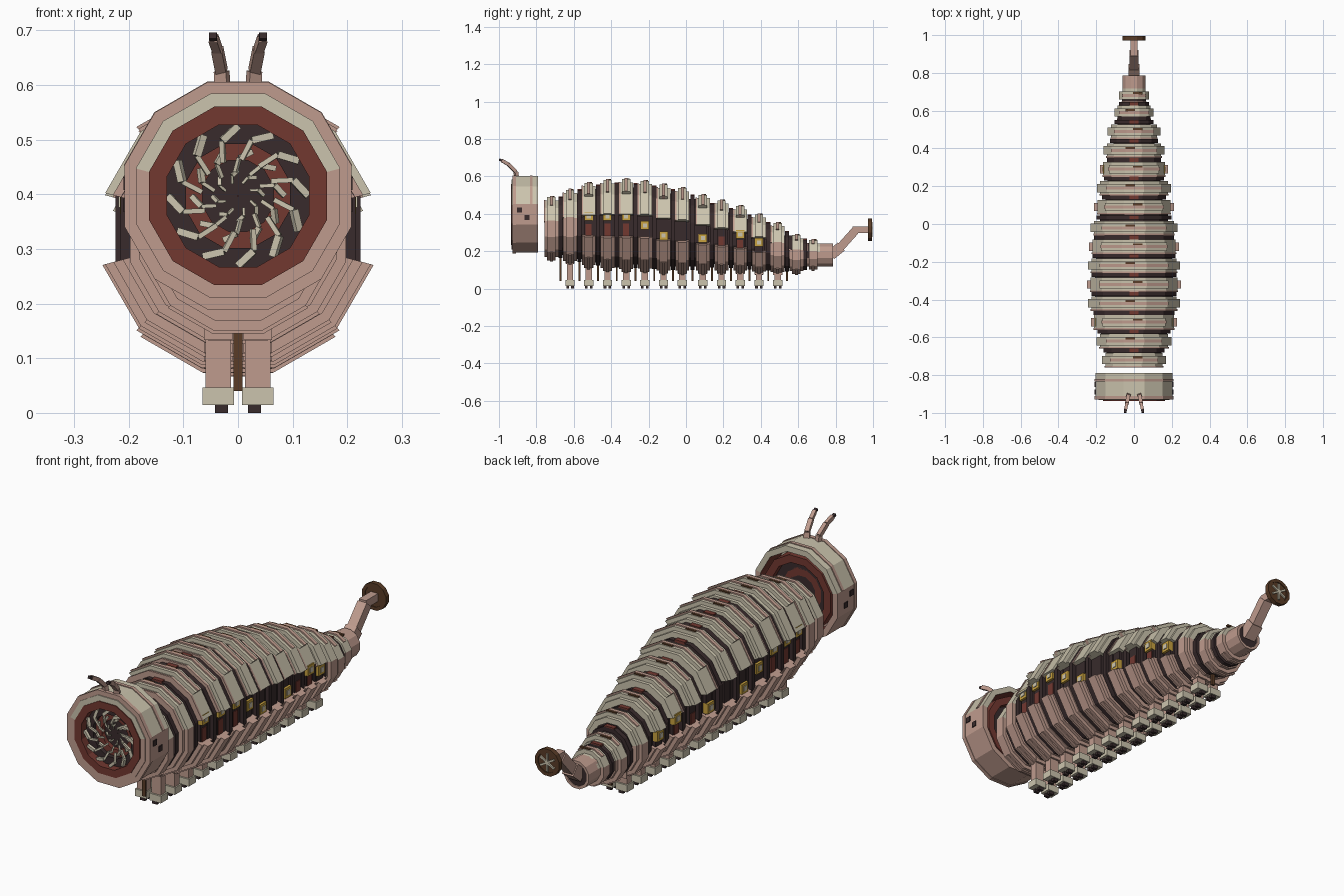
import bpy, bmesh, math
from mathutils import Vector, Matrix

if "Cube" in bpy.data.objects:
    bpy.data.objects.remove(bpy.data.objects["Cube"])


def material(name, rgb):
    m = bpy.data.materials.new(name)
    m.use_nodes = True
    m.diffuse_color = (*rgb, 1)
    m.node_tree.nodes["Principled BSDF"].inputs["Base Color"].default_value = (*rgb, 1)
    return m


CREAM, PINK, MAROON, DARK, BROWN, YELLOW = range(6)
MATS = [material("cream", (0.60, 0.55, 0.42)), material("pink", (0.52, 0.33, 0.27)),
        material("maroon", (0.17, 0.04, 0.03)), material("dark", (0.04, 0.024, 0.025)),
        material("brown", (0.10, 0.045, 0.02)), material("yellow", (0.58, 0.36, 0.05))]
STEP = math.radians(30)
UPPER, LOWER = [1, 2, 3, 4, 5], [7, 8, 9, 10, 11]
ALL = list(range(12))


def finish(bm, name):
    bmesh.ops.recalc_face_normals(bm, faces=bm.faces)
    me = bpy.data.meshes.new(name)
    bm.to_mesh(me)
    bm.free()
    for m in MATS:
        me.materials.append(m)
    ob = bpy.data.objects.new(name, me)
    bpy.context.collection.objects.link(ob)
    return ob


def add_box(bm, center, size, mat, rot=None):
    m = Matrix.Translation(center) @ (rot or Matrix()) @ Matrix.Diagonal((*size, 1))
    verts = bmesh.ops.create_cube(bm, size=1, matrix=m)["verts"]
    for f in {f for v in verts for f in v.link_faces}:
        f.material_index = mat


def add_bar(bm, a, b, wide, deep, mat):
    a, b = Vector(a), Vector(b)
    d = b - a
    add_box(bm, (a + b) / 2, (wide, deep, d.length), mat, d.to_track_quat("Z", "Y").to_matrix().to_4x4())


def add_ring(bm, y0, y1, outer, inner, cz, sides, mat, inner_mat=None, front_outer=None):
    """Twelve-sided ring along y; outer and inner are distances to the flats."""
    k = 1 / math.cos(STEP / 2)
    for i in sides:
        q = []
        for y, radii in ((y0, (front_outer or outer, inner)), (y1, (outer, inner))):
            for r in radii:
                for s in (-0.5, 0.5):
                    a = (i + s) * STEP
                    q.append(bm.verts.new((r * k * math.cos(a), y, cz + r * k * math.sin(a))))
        for n, ids in enumerate(((0, 1, 5, 4), (2, 3, 7, 6), (0, 1, 3, 2), (4, 5, 7, 6), (0, 2, 6, 4), (1, 3, 7, 5))):
            f = bm.faces.new([q[j] for j in ids])
            f.material_index = inner_mat if n == 1 and inner_mat is not None else mat


# Head shell: cream crown, pink sides and jaw, open through the middle
HZ = 0.397
bm = bmesh.new()
for sides, mat in ((UPPER, CREAM), ([0, 6] + LOWER, PINK)):
    add_ring(bm, -0.92, -0.79, 0.205, 0.18, HZ, sides, mat, MAROON)
    add_ring(bm, -0.932, -0.90, 0.187, 0.15, HZ, sides, mat)
add_ring(bm, -0.928, -0.91, 0.208, 0.186, HZ, ALL, PINK)
add_ring(bm, -0.835, -0.82, 0.209, 0.20, HZ, UPPER, PINK)
for s in (-1, 1):
    for y, z in ((-0.89, 0.42), (-0.85, 0.38)):
        add_box(bm, (s * 0.205, y, z), (0.008, 0.025, 0.025), DARK)
finish(bm, "head_shell")

# Mouth: stepped throat rings
bm = bmesh.new()
for y0, y1, outer, inner, mat in ((-0.936, -0.80, 0.163, 0.13, MAROON), (-0.90, -0.83, 0.135, 0.095, DARK),
                                  (-0.88, -0.83, 0.1, 0.065, MAROON), (-0.86, -0.83, 0.07, 0.001, DARK)):
    add_ring(bm, y0, y1, outer, inner, HZ, ALL, mat)
finish(bm, "throat")

# Teeth: whorls of bent fangs
bm = bmesh.new()


def polar(r, deg, y):
    return (r * math.cos(math.radians(deg)), y, HZ + r * math.sin(math.radians(deg)))


for count, r, y, w in ((12, 0.128, -0.915, 0.013), (10, 0.085, -0.895, 0.010), (8, 0.047, -0.875, 0.007)):
    for i in range(count):
        a = 360 / count * i
        add_bar(bm, polar(r, a, y), polar(r * 0.82, a + 16, y - 0.005), w, w, CREAM)
        add_bar(bm, polar(r * 0.82, a + 16, y - 0.005), polar(r * 0.52, a + 24, y), w * 0.7, w * 0.7, CREAM)
finish(bm, "teeth")

# Feelers
bm = bmesh.new()
for s in (-1, 1):
    path = [(0.028, -0.905, 0.59), (0.03, -0.91, 0.625), (0.038, -0.95, 0.665), (0.045, -0.985, 0.685)]
    pts = [(s * x, y, z) for x, y, z in path]
    for a, b, w in zip(pts, pts[1:], (0.024, 0.02, 0.016)):
        add_bar(bm, a, b, w, 0.018, PINK)
    add_bar(bm, pts[-1], (s * 0.046, -0.999, 0.69), 0.014, 0.012, DARK)
finish(bm, "feelers")

# Body stations: position along the body, centre height, radius
STATIONS = [(-0.72, 0.32, 0.178), (-0.62, 0.33, 0.207), (-0.52, 0.337, 0.237), (-0.42, 0.337, 0.252),
            (-0.32, 0.337, 0.257), (-0.22, 0.333, 0.252), (-0.12, 0.318, 0.247), (-0.02, 0.308, 0.238),
            (0.09, 0.29, 0.22), (0.19, 0.275, 0.205), (0.29, 0.26, 0.19), (0.39, 0.235, 0.17),
            (0.49, 0.212, 0.148), (0.59, 0.182, 0.113), (0.68, 0.18, 0.088), (0.74, 0.18, 0.062)]
LAST = len(STATIONS) - 1
# Height of each lamp above its segment centre
LAMPS = {2: 0.05, 3: 0.05, 4: 0.05, 5: 0.005, 6: -0.035, 8: -0.02, 10: 0.03, 11: 0.012}

shell, dark, ports = bmesh.new(), bmesh.new(), bmesh.new()
for n, (y, cz, r) in enumerate(STATIONS):
    gapped = 2 <= n <= 11
    low = LOWER if gapped else [0, 6] + LOWER
    half = 0.037 if n < LAST else 0.045
    base = r - 0.026 if n < LAST else r
    # Armour: broad base band, raised ridge and thin crest
    for sides, mat in ((UPPER if n < LAST else [], CREAM), (low if n < LAST else ALL, PINK)):
        add_ring(shell, y - half, y + half, base, base * 0.8, cz, sides, mat)
        if n < LAST:
            ridge = sides if n % 2 or not gapped else [i for i in sides if i not in (1, 5)]
            add_ring(shell, y - 0.022, y + 0.022, r - 0.009, base * 0.9, cz, ridge, mat)
    if n < LAST:
        add_ring(shell, y - 0.008, y + 0.008, r - 0.003, base * 0.9, cz, [2, 3, 4, 8, 9, 10], PINK)
        add_ring(shell, y - half - 0.003, y - half + 0.006, base + 0.003, base * 0.8, cz, UPPER, PINK)
        # Top vents
        add_box(shell, (0.02 * (-1) ** n, y + 0.012, cz + r - 0.008), (0.05, 0.012, 0.008), BROWN)
    # Solid core
    add_ring(dark, y - half + 0.005, y + half - 0.005, base * 0.84, 0.001, cz, ALL, MAROON if n == 0 else DARK)
    # Side compartments with panels and lamps
    if gapped:
        for s in (-1, 1):
            x = s * base * 0.84
            add_box(ports, (x, y, cz), (0.03, 0.045, r * 0.5), DARK)
            if n in (2, 3, 4, 9, 10):
                add_box(ports, (x + s * 0.013, y, cz - 0.03), (0.01, 0.032, r * 0.32), MAROON)
            if n in LAMPS:
                z = cz + LAMPS[n]
                add_box(ports, (x + s * 0.014, y, z), (0.024, 0.046, 0.046), YELLOW)
                add_box(ports, (x + s * 0.026, y, z), (0.006, 0.022, 0.022), CREAM)
    # Hinge rings between neighbouring segments
    if n < LAST - 1:
        y2, cz2, r2 = STATIONS[n + 1]
        ym, cm, rm = (y + y2) / 2, (cz + cz2) / 2, (r + r2) / 2
        rd = min(rm - 0.03, rm * 0.88) if n < 8 else rm * 0.8
        add_ring(dark, ym - 0.011, ym + 0.011, rd, 0.001, cm, ALL, DARK)
        add_ring(dark, y + 0.02, y2 - 0.02, rd - 0.018, 0.001, cm, ALL, DARK)
        add_box(dark, (0, ym, cm + rd), (0.05, 0.022, 0.012), MAROON)
        if n < 13:
            add_box(dark, (0, ym, (cm - rd + 0.05) / 2), (0.016, 0.01, cm - rd - 0.03), BROWN)
finish(shell, "body_armour")
finish(dark, "body_hinges")
finish(ports, "side_compartments")

# Legs: paired columns with block feet and dark pads
bm = bmesh.new()
for y, cz, r in STATIONS[1:13]:
    top = cz - r + 0.04
    for s in (-1, 1):
        add_box(bm, (s * 0.036, y, (top + 0.04) / 2), (0.046, 0.034, top - 0.04), PINK)
        add_box(bm, (s * 0.036, y, top - 0.01), (0.052, 0.05, 0.04), PINK)
        add_box(bm, (s * 0.036, y, 0.03), (0.058, 0.05, 0.032), CREAM)
        for dy in (-0.013, 0.013):
            add_box(bm, (s * 0.03, y + dy, 0.008), (0.024, 0.014, 0.016), DARK)
finish(bm, "legs")

# Tail arm and end disc with a six-pointed star
bm = bmesh.new()
TZ = 0.315
add_bar(bm, (0, 0.775, 0.18), (0, 0.83, 0.225), 0.056, 0.056, PINK)
add_bar(bm, (0, 0.82, 0.215), (0, 0.905, 0.31), 0.046, 0.044, PINK)
add_bar(bm, (0, 0.89, TZ), (0, 0.98, TZ), 0.036, 0.036, PINK)
finish(bm, "tail_arm")
bm = bmesh.new()
add_ring(bm, 0.972, 0.994, 0.06, 0.045, TZ, ALL, BROWN)
add_ring(bm, 0.976, 0.990, 0.048, 0.001, TZ, ALL, BROWN)
for i in range(6):
    a = math.radians(60 * i + 30)
    add_bar(bm, (0, 0.992, TZ), (0.04 * math.cos(a), 0.992, TZ + 0.04 * math.sin(a)), 0.009, 0.009, CREAM)
finish(bm, "tail_disc")
